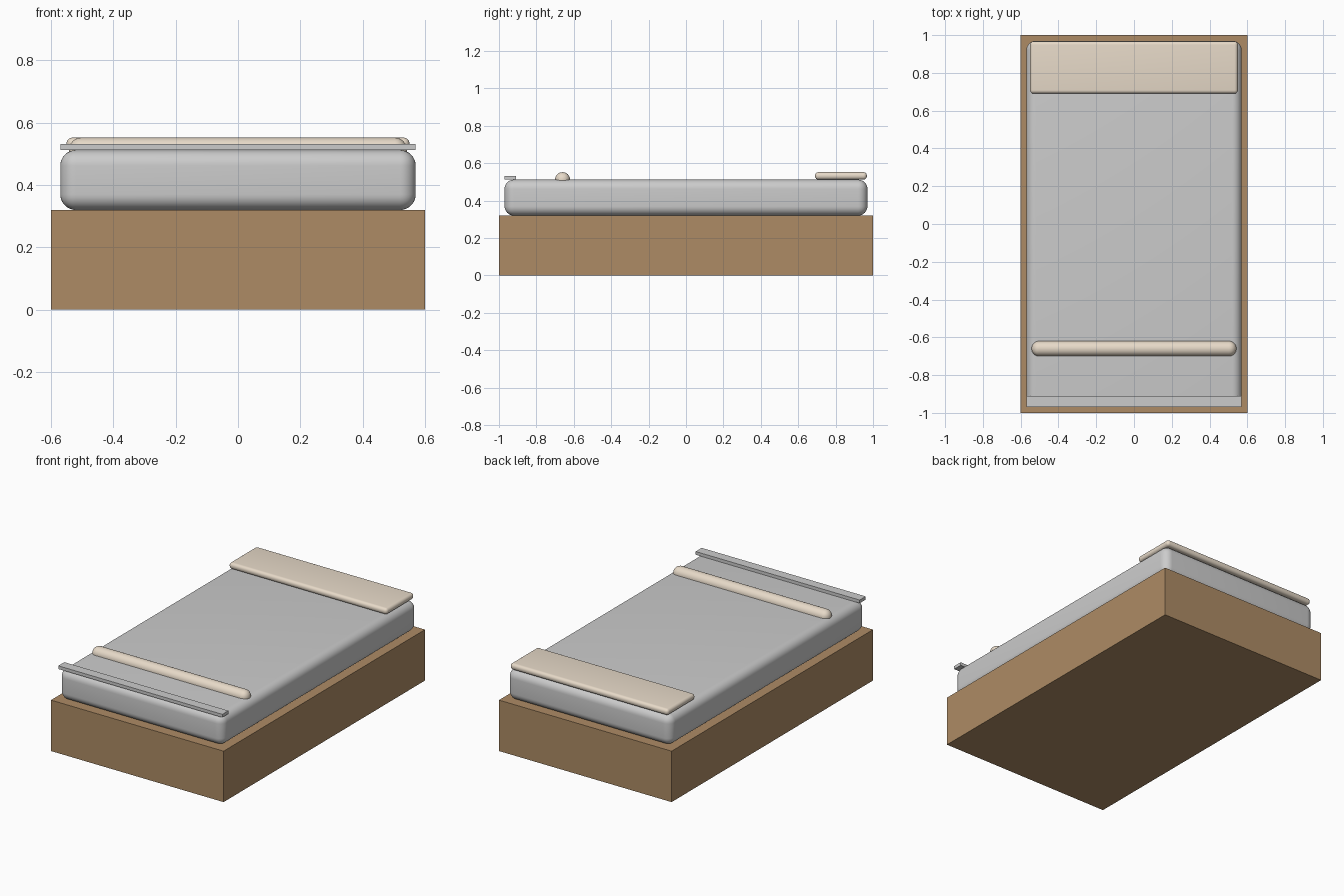
import bpy, math

if "Cube" in bpy.data.objects:
    bpy.data.objects.remove(bpy.data.objects["Cube"])


def material(name, color):
    m = bpy.data.materials.new(name)
    m.diffuse_color = (*color, 1)
    m.use_nodes = True
    m.node_tree.nodes["Principled BSDF"].inputs["Base Color"].default_value = m.diffuse_color
    return m


def box(name, lo, hi, bevel=0, segments=6, mat=None):
    bpy.ops.mesh.primitive_cube_add(
        size=1, location=[(a + b) / 2 for a, b in zip(lo, hi)])
    ob = bpy.context.object
    ob.name = name
    ob.scale = [b - a for a, b in zip(lo, hi)]
    bpy.ops.object.transform_apply(location=False, rotation=False, scale=True)
    if bevel:
        mod = ob.modifiers.new("round", 'BEVEL')
        mod.width = bevel
        mod.segments = segments
        bpy.ops.object.modifier_apply(modifier=mod.name)
        bpy.ops.object.shade_smooth_by_angle(angle=math.radians(35))
    if mat:
        ob.data.materials.append(mat)
    return ob


wood = material("wood", (0.42, 0.26, 0.13))
linen = material("linen", (0.80, 0.70, 0.58))

# Wooden bed base
box("bed_base", (-0.6, -1, 0), (0.6, 1, 0.32), mat=wood)
# Rounded mattress
box("mattress", (-0.57, -0.97, 0.32), (0.57, 0.97, 0.512), 0.05, 8)
# Flat pillow at the head end
box("pillow", (-0.55, 0.69, 0.512), (0.55, 0.967, 0.552), 0.0185, 6, linen)
# Round bolster half sunk into the mattress
box("bolster", (-0.542, -0.70, 0.472), (0.542, -0.62, 0.552), 0.039, 8, linen)
# Thin strip at the foot end
box("foot_strip", (-0.57, -0.97, 0.512), (0.57, -0.91, 0.532))
